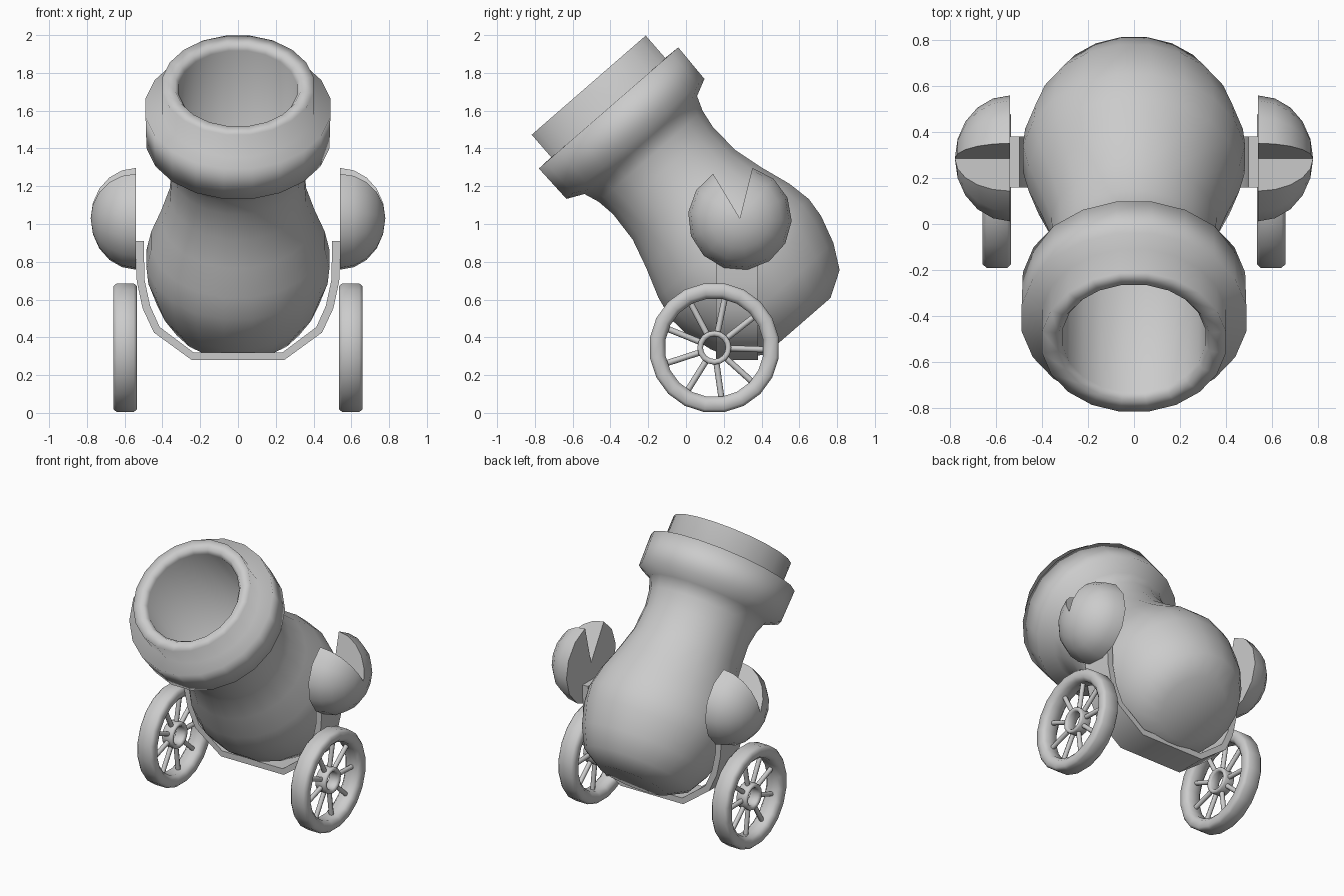
import bpy, bmesh
from math import sin, cos, pi, radians
from mathutils import Matrix, Vector

if "Cube" in bpy.data.objects:
    bpy.data.objects.remove(bpy.data.objects["Cube"])

metal = bpy.data.materials.new("grey metal")
metal.use_nodes = True
GREY = (0.6, 0.6, 0.6, 1)
metal.diffuse_color = GREY
metal.node_tree.nodes["Principled BSDF"].inputs["Base Color"].default_value = GREY


def finish(bm, name, matrix=Matrix(), angle=180):
    bmesh.ops.remove_doubles(bm, verts=bm.verts, dist=0.0005)
    bmesh.ops.recalc_face_normals(bm, faces=bm.faces)
    bm.transform(matrix)
    mesh = bpy.data.meshes.new(name)
    bm.to_mesh(mesh)
    bm.free()
    mesh.materials.append(metal)
    obj = bpy.data.objects.new(name, mesh)
    bpy.context.collection.objects.link(obj)
    bpy.ops.object.select_all(action="DESELECT")
    obj.select_set(True)
    bpy.context.view_layer.objects.active = obj
    if angle == 180:
        bpy.ops.object.shade_smooth()
    else:
        bpy.ops.object.shade_smooth_by_angle(angle=radians(angle))
    return obj


def lathe(bm, profile, steps, start=0, sweep=2 * pi, closed=False):
    """Revolve (radius, height) points around z."""
    points = profile + profile[:1] if closed else profile
    rings = []
    for i in range(steps + 1):
        a = start + sweep * i / steps
        rings.append([bm.verts.new((r * cos(a), r * sin(a), h)) for r, h in points])
    for a, b in zip(rings, rings[1:]):
        for j in range(len(points) - 1):
            bm.faces.new((a[j], b[j], b[j + 1], a[j + 1]))
    return rings


# Barrel: one turned profile from the flat base to the bore floor
BARREL = [(0, -1.69), (0.23, -1.69), (0.365, -1.61), (0.435, -1.48), (0.48, -1.33),
          (0.49, -1.22), (0.465, -1.09), (0.41, -0.93), (0.365, -0.77), (0.355, -0.6),
          (0.37, -0.5), (0.40, -0.42), (0.49, -0.377), (0.495, -0.16), (0.405, -0.157),
          (0.405, 0), (0.335, 0), (0.315, -0.03), (0.31, -0.85), (0, -0.85)]
bm = bmesh.new()
lathe(bm, BARREL, 20, pi / 20)
finish(bm, "barrel", Matrix.Translation((0, -0.515, 1.735)) @ Matrix.Rotation(radians(41), 4, "X"))

# Cradle: flat U-shaped strap under the barrel
half = [(0.52, 0.91), (0.515, 0.7), (0.485, 0.56), (0.43, 0.44), (0.24, 0.30)]
path = half + [(-x, z) for x, z in reversed(half)]
bm = bmesh.new()
rows = []
for i, (x, z) in enumerate(path):
    before, after = path[max(i - 1, 0)], path[min(i + 1, len(path) - 1)]
    side = Vector((before[1] - after[1], after[0] - before[0])).normalized() * 0.021
    rows.append([bm.verts.new((x + s * side.x, y, z + s * side.y))
                 for s, y in ((1, 0.16), (1, 0.38), (-1, 0.38), (-1, 0.16))])
for a, b in zip(rows, rows[1:]):
    for j in range(4):
        k = (j + 1) % 4
        bm.faces.new((a[j], a[k], b[k], b[j]))
bm.faces.new(rows[0])
bm.faces.new(rows[-1])
finish(bm, "cradle_strap", angle=40)

# Turning z towards +x for the side parts; local x points up, local y points back
OUTWARD = Matrix(((0, 0, 1, 0), (0, 1, 0, 0), (1, 0, 0, 0), (0, 0, 0, 1)))

for sign, side in ((1, "left"), (-1, "right")):
    mirror = Matrix.Scale(sign, 4, (1, 0, 0))

    # Side dome with a wedge-shaped notch in its top
    dome = [(0, 0)] + [(0.275 * cos(a), 0.24 * sin(a)) for a in (pi / 10 * i for i in range(6))]
    bm = bmesh.new()
    ends = lathe(bm, dome, 12, radians(14), radians(315))
    bm.faces.new(ends[0])
    bm.faces.new(ends[-1])
    finish(bm, side + "_dome", mirror @ Matrix.Translation((0.54, 0.285, 1.03)) @ OUTWARD, 50)

    # Wheel: rounded rim, open hub ring and nine spokes
    place = mirror @ Matrix.Translation((0.597, 0.15, 0.345)) @ OUTWARD
    rim = [(0.262, -0.04), (0.285, -0.062), (0.33, -0.062), (0.345, -0.045),
           (0.345, 0.045), (0.33, 0.062), (0.285, 0.062), (0.262, 0.04)]
    bm = bmesh.new()
    lathe(bm, rim, 20, pi / 20, closed=True)
    finish(bm, side + "_wheel_rim", place)

    hub = [(0.06, -0.03), (0.07, -0.04), (0.085, -0.04), (0.09, -0.03),
           (0.09, 0.03), (0.085, 0.04), (0.07, 0.04), (0.06, 0.03)]
    bm = bmesh.new()
    lathe(bm, hub, 16, closed=True)
    finish(bm, side + "_wheel_hub", place)

    bm = bmesh.new()
    for i in range(9):
        turn = Matrix.Rotation(radians(12 + 40 * i), 4, "Z")
        bmesh.ops.create_cone(bm, cap_ends=True, segments=8, radius1=0.016, radius2=0.016, depth=0.2,
                              matrix=turn @ Matrix.Translation((0.175, 0, 0)) @ Matrix.Rotation(pi / 2, 4, "Y"))
    finish(bm, side + "_wheel_spokes", place, 50)
